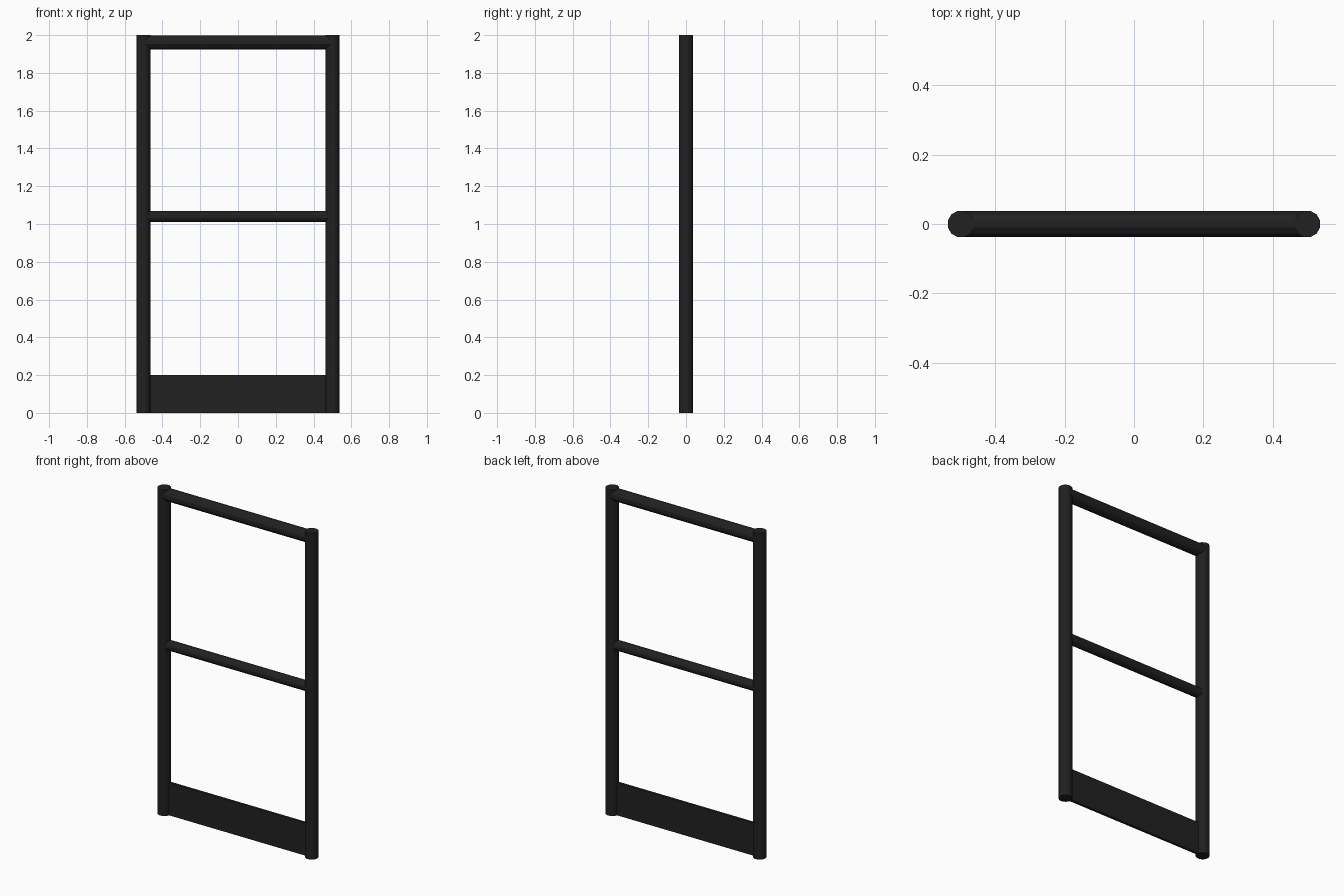
import bpy, math

if "Cube" in bpy.data.objects:
    bpy.data.objects.remove(bpy.data.objects["Cube"])

black = bpy.data.materials.new("black_paint")
black.diffuse_color = (0.015, 0.015, 0.016, 1)
black.use_nodes = True
black.node_tree.nodes["Principled BSDF"].inputs["Base Color"].default_value = black.diffuse_color


def tube(name, radius, length, loc, rot=(0, 0, 0), sides=12):
    # Flat-sided tube with a flat facing each axis
    bpy.ops.mesh.primitive_cylinder_add(vertices=sides, radius=radius, depth=length)
    ob = bpy.context.object
    ob.name = name
    turn = math.pi / sides
    for v in ob.data.vertices:
        x, y = v.co.x, v.co.y
        v.co.x = x * math.cos(turn) - y * math.sin(turn)
        v.co.y = x * math.sin(turn) + y * math.cos(turn)
    ob.location = loc
    ob.rotation_euler = rot
    ob.data.materials.append(black)
    return ob


# Upright posts
for side, label in ((-1, "left"), (1, "right")):
    tube(label + "_post", 0.0388, 2.0, (side * 0.5, 0, 1.0))

# Horizontal rails
across = (0, math.pi / 2, 0)
tube("top_rail", 0.0385, 1.0, (0, 0, 1.962), across)
tube("middle_rail", 0.031, 1.0, (0, 0, 1.04), across)

# Toe board between the posts
bpy.ops.mesh.primitive_cube_add(size=1, location=(0, 0, 0.1))
board = bpy.context.object
board.name = "toe_board"
board.scale = (1.0, 0.016, 0.2)
board.data.materials.append(black)
